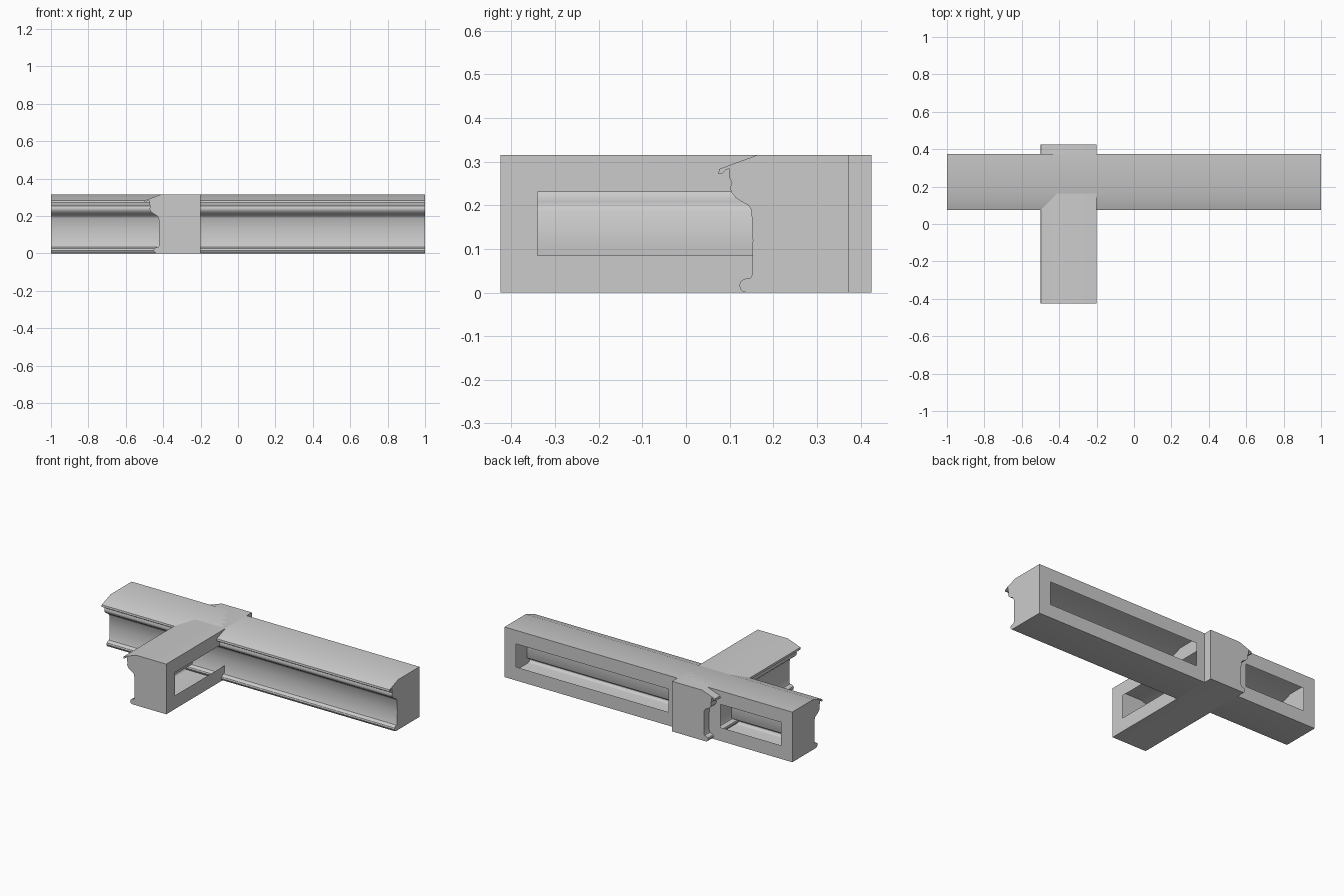
import bpy, bmesh

if "Cube" in bpy.data.objects:
    bpy.data.objects.remove(bpy.data.objects["Cube"])

# Moulding section: (depth, height), from back top over the lip down to back bottom
SECTION = [(.373, .315), (.163, .315), (.076, .283), (.074, .271), (.082, .271),
           (.089, .279), (.099, .285), (.100, .262), (.105, .252), (.101, .240),
           (.104, .229), (.113, .218), (.128, .208), (.143, .200), (.150, .188),
           (.153, .120), (.151, .040), (.148, .034), (.133, .031), (.125, .025),
           (.122, .016), (.125, .007), (.131, .002), (.139, 0), (.373, 0)]
BACK_HEIGHTS = [0, .085, .23, .315]


def beam(name, stations, windows, place):
    """Hollow moulding shell with closed ends and window openings in its back."""
    bm = bmesh.new()
    back = [(.373, z) for z in BACK_HEIGHTS[1:-1]]
    ring = SECTION + back
    rows = [[bm.verts.new(place(t, d, z)) for d, z in ring] for t in stations]
    n, first_back = len(ring), len(SECTION) - 1
    for i in range(len(rows) - 1):
        for k in range(n):
            # middle back panel is left open at the windows
            if k == first_back + 1 and i in windows:
                continue
            j = (k + 1) % n
            f = bm.faces.new((rows[i][k], rows[i][j], rows[i + 1][j], rows[i + 1][k]))
            f.smooth = True
    # end caps
    bm.faces.new(rows[0])
    bm.faces.new(rows[-1][::-1])
    bmesh.ops.recalc_face_normals(bm, faces=bm.faces)
    mesh = bpy.data.meshes.new(name)
    bm.to_mesh(mesh)
    bm.free()
    ob = bpy.data.objects.new(name, mesh)
    bpy.context.collection.objects.link(ob)
    bpy.ops.object.select_all(action='DESELECT')
    ob.select_set(True)
    bpy.context.view_layer.objects.active = ob
    bpy.ops.object.shade_smooth_by_angle(angle=.6)
    return ob


# Long beam along x, moulding facing the front
beam("long_beam", [-1, -.92, -.5, -.14, .92, 1], {1, 3},
     lambda t, d, z: (t, d, z))
# Short cross beam along y, moulding facing left
beam("cross_beam", [-.425, -.34, .34, .425], {1},
     lambda t, d, z: (d - .574, t, z))
